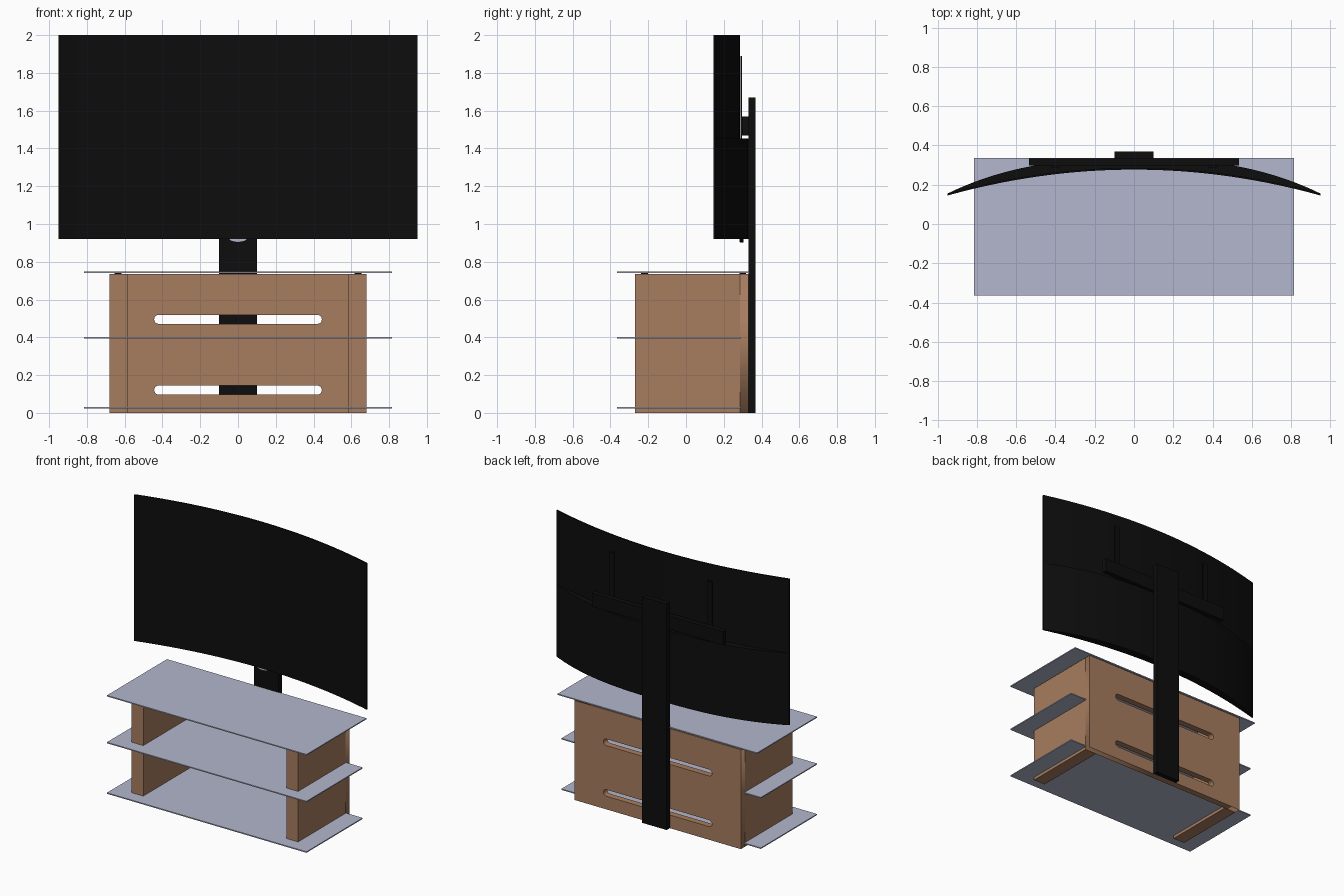
import bpy, bmesh, math

if "Cube" in bpy.data.objects:
    bpy.data.objects.remove(bpy.data.objects["Cube"])


def material(name, rgb):
    m = bpy.data.materials.new(name)
    m.diffuse_color = (*rgb, 1)
    m.use_nodes = True
    m.node_tree.nodes["Principled BSDF"].inputs["Base Color"].default_value = m.diffuse_color
    return m


WOOD = material("brown wood", (0.39, 0.205, 0.115))
GLASS = material("pale blue glass", (0.45, 0.475, 0.61))
BLACK = material("black", (0.004, 0.004, 0.004))


def finish(name, bm, mat):
    bmesh.ops.recalc_face_normals(bm, faces=bm.faces)
    me = bpy.data.meshes.new(name)
    bm.to_mesh(me)
    bm.free()
    me.materials.append(mat)
    ob = bpy.data.objects.new(name, me)
    bpy.context.collection.objects.link(ob)
    return ob


def box(name, x, y, z, mat):
    bm = bmesh.new()
    bmesh.ops.create_cube(bm, size=1)
    for v in bm.verts:
        v.co = [(a + b) / 2 + c * (b - a) for (a, b), c in zip((x, y, z), v.co)]
    return finish(name, bm, mat)


def curved_slab(name, front, back, z0, z1, n=40, half=0.95):
    """Slab between two depth curves y = f(x)."""
    bm = bmesh.new()
    rings = []
    for i in range(n + 1):
        x = half * (2 * i / n - 1)
        rings.append([bm.verts.new(p) for p in (
            (x, front(x), z0), (x, back(x), z0), (x, back(x), z1), (x, front(x), z1))])
    for a, b in zip(rings, rings[1:]):
        for k in range(4):
            bm.faces.new((a[k], a[(k + 1) % 4], b[(k + 1) % 4], b[k]))
    bm.faces.new(rings[0])
    bm.faces.new(rings[-1])
    ob = finish(name, bm, mat=BLACK)
    bpy.ops.object.select_all(action='DESELECT')
    ob.select_set(True)
    bpy.context.view_layer.objects.active = ob
    bpy.ops.object.shade_smooth_by_angle(angle=math.radians(30))
    return ob


def half_disc(name, rx, rz, z, y0, y1, mat):
    """Lower half of an ellipse hanging from height z."""
    bm = bmesh.new()
    pts = [(rx * math.cos(a), z - rz * math.sin(a))
           for a in (math.pi * i / 16 for i in range(17))]
    face = bm.faces.new([bm.verts.new((x, y0, h)) for x, h in pts])
    ext = bmesh.ops.extrude_face_region(bm, geom=[face], use_keep_orig=True)
    for v in ext["geom"]:
        if isinstance(v, bmesh.types.BMVert):
            v.co.y = y1
    return finish(name, bm, mat)


# cabinet sides
for side, s in (("left", -1), ("right", 1)):
    box(side + "_cabinet_side", sorted((s * 0.68, s * 0.585)), (-0.27, 0.285), (0, 0.735), WOOD)

# cabinet back with two rounded cable slots
curve = bpy.data.curves.new("cabinet_back", 'CURVE')
curve.dimensions = '2D'
curve.fill_mode = 'BOTH'
curve.extrude = 0.0235


def outline(points):
    s = curve.splines.new('POLY')
    s.points.add(len(points) - 1)
    for p, (x, z) in zip(s.points, points):
        p.co = (x, z, 0, 1)
    s.use_cyclic_u = True


outline([(-0.68, 0), (0.68, 0), (0.68, 0.735), (-0.68, 0.735)])
for zc in (0.121, 0.495):
    r = 0.024
    slot = []
    for cx, start in ((0.42, -90), (-0.42, 90)):
        for i in range(9):
            a = math.radians(start + i * 22.5)
            slot.append((cx + r * math.cos(a), zc + r * math.sin(a)))
    outline(slot)
back = bpy.data.objects.new("cabinet_back", curve)
bpy.context.collection.objects.link(back)
curve.materials.append(WOOD)
back.rotation_euler.x = math.pi / 2
back.location.y = 0.3075
bpy.ops.object.select_all(action='DESELECT')
back.select_set(True)
bpy.context.view_layer.objects.active = back
bpy.ops.object.convert(target='MESH')

# glass shelves and top
for name, z, yb in (("bottom_shelf", 0.022, 0.29), ("middle_shelf", 0.395, 0.29), ("top_shelf", 0.741, 0.335)):
    box(name, (-0.815, 0.815), (-0.365, yb), (z, z + 0.008), GLASS)

# small pads under the glass top
for x in (-0.635, 0.635):
    for y in (-0.22, 0.30):
        box("glass_pad", (x - 0.018, x + 0.018), (y - 0.018, y + 0.018), (0.735, 0.741), BLACK)

# support post and wall-style bracket
box("support_post", (-0.1, 0.1), (0.331, 0.368), (0, 1.67), BLACK)
box("bracket_bar", (-0.535, 0.535), (0.297, 0.333), (1.468, 1.568), BLACK)
for x in (-0.40, 0.40):
    box("bracket_strip", (x - 0.02, x + 0.02), (0.289, 0.297), (1.05, 1.89), BLACK)


# curved screen: thin panel with a thicker lower housing
def screen_front(x):
    return 0.277 - 0.132 * (x / 0.95) ** 2


def panel_back(x):
    return screen_front(x) + 0.009


def housing_back(x):
    return 0.332 - 0.177 * abs(x / 0.95) ** 2.6


curved_slab("screen_panel", screen_front, panel_back, 0.92, 2.0)
curved_slab("screen_housing", lambda x: screen_front(x) + 0.005, housing_back, 0.92, 1.453)

# small tab below the screen with a pale front plate
half_disc("screen_tab", 0.05, 0.022, 0.925, 0.286, 0.305, BLACK)
half_disc("screen_tab_plate", 0.047, 0.02, 0.925, 0.282, 0.286, GLASS)
